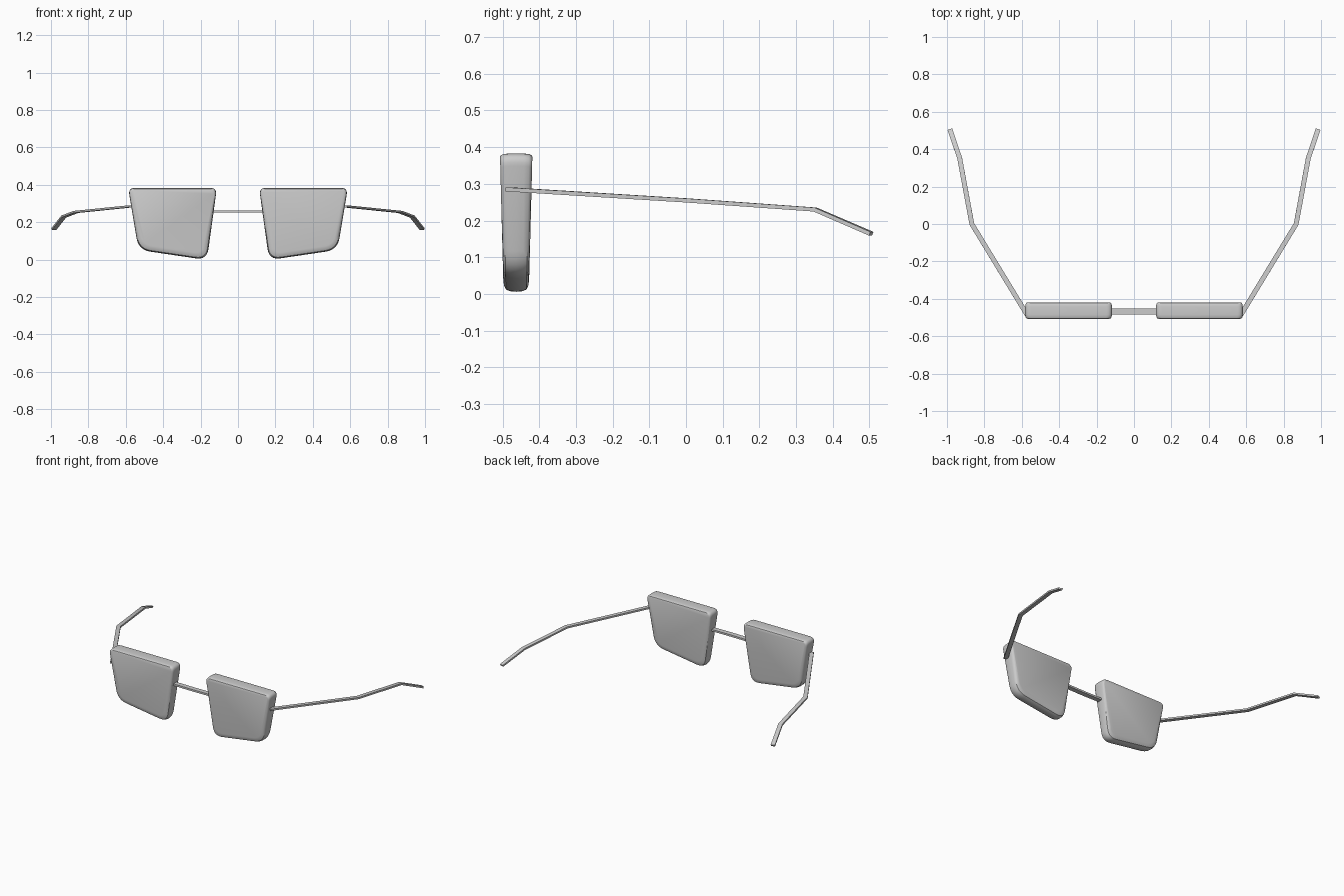
import bpy, bmesh, math
from mathutils import Vector

if "Cube" in bpy.data.objects:
    bpy.data.objects.remove(bpy.data.objects["Cube"])


def make_object(name, bm):
    bmesh.ops.recalc_face_normals(bm, faces=bm.faces)
    mesh = bpy.data.meshes.new(name)
    bm.to_mesh(mesh)
    bm.free()
    ob = bpy.data.objects.new(name, mesh)
    bpy.context.collection.objects.link(ob)
    bpy.ops.object.select_all(action='DESELECT')
    ob.select_set(True)
    bpy.context.view_layer.objects.active = ob
    bpy.ops.object.shade_smooth_by_angle(angle=math.radians(35))
    return ob


def loft(name, rings):
    bm = bmesh.new()
    rows = [[bm.verts.new(p) for p in r] for r in rings]
    n = len(rows[0])
    for a, b in zip(rows, rows[1:]):
        for i in range(n):
            bm.faces.new((a[i], a[(i + 1) % n], b[(i + 1) % n], b[i]))
    bm.faces.new(rows[0])
    bm.faces.new(rows[-1])
    return make_object(name, bm)


def rounded_outline(corners, steps=6):
    # Corners are (x, z, cut length); each is rounded with a quadratic curve
    pts, n = [], len(corners)
    for i, (x, z, r) in enumerate(corners):
        c = Vector((x, z))
        a = c + (Vector(corners[i - 1][:2]) - c).normalized() * r
        b = c + (Vector(corners[(i + 1) % n][:2]) - c).normalized() * r
        for k in range(steps + 1):
            t = k / steps
            pts.append(a * (1 - t) ** 2 + c * 2 * t * (1 - t) + b * t * t)
    return pts


def strip(name, path, width, thick):
    # Flat bar swept along a path with mitred bends
    path = [Vector(p) for p in path]
    rings = []
    for i, p in enumerate(path):
        t = Vector((0, 0, 0))
        if i > 0:
            t += (p - path[i - 1]).normalized()
        if i < len(path) - 1:
            t += (path[i + 1] - p).normalized()
        t.normalize()
        side = t.cross(Vector((0, 0, 1))).normalized() * width / 2
        up = side.cross(t).normalized() * thick / 2
        rings.append([p + side + up, p - side + up, p - side - up, p + side - up])
    return loft(name, rings)


# Lens: rounded tapering plate, softer edges toward the bottom
outline = rounded_outline([(0.113, 0.383, 0.035), (0.587, 0.383, 0.035),
                           (0.532, 0.052, 0.065), (0.166, -0.002, 0.06)])
centre = Vector((0.35, 0.21))
profile = [(-1, 1), (-0.95, 0.55), (-0.8, 0.2), (-0.5, 0.05), (0, 0),
           (0.5, 0.05), (0.8, 0.2), (0.95, 0.55), (1, 1)]

for name, s in (("right", 1), ("left", -1)):
    rings = []
    for depth, inset in profile:
        ring = []
        for p in outline:
            h = min(max(p.y / 0.38, 0), 1)
            amount = inset * (0.014 + 0.026 * (1 - h) ** 2)
            q = p + (centre - p).normalized() * amount
            ring.append((s * q.x, -0.463 + depth * (0.035 + 0.009 * h), q.y))
        rings.append(ring)
    loft(name + "_lens", rings)

    # Temple arm
    strip(name + "_temple_arm",
          [(s * 0.572, -0.485, 0.285), (s * 0.867, 0.0, 0.255),
           (s * 0.932, 0.352, 0.23), (s * 0.984, 0.505, 0.164)], 0.026, 0.011)

# Nose bridge
strip("nose_bridge", [(-0.15, -0.467, 0.257), (0, -0.469, 0.257),
                      (0.15, -0.467, 0.257)], 0.032, 0.012)
